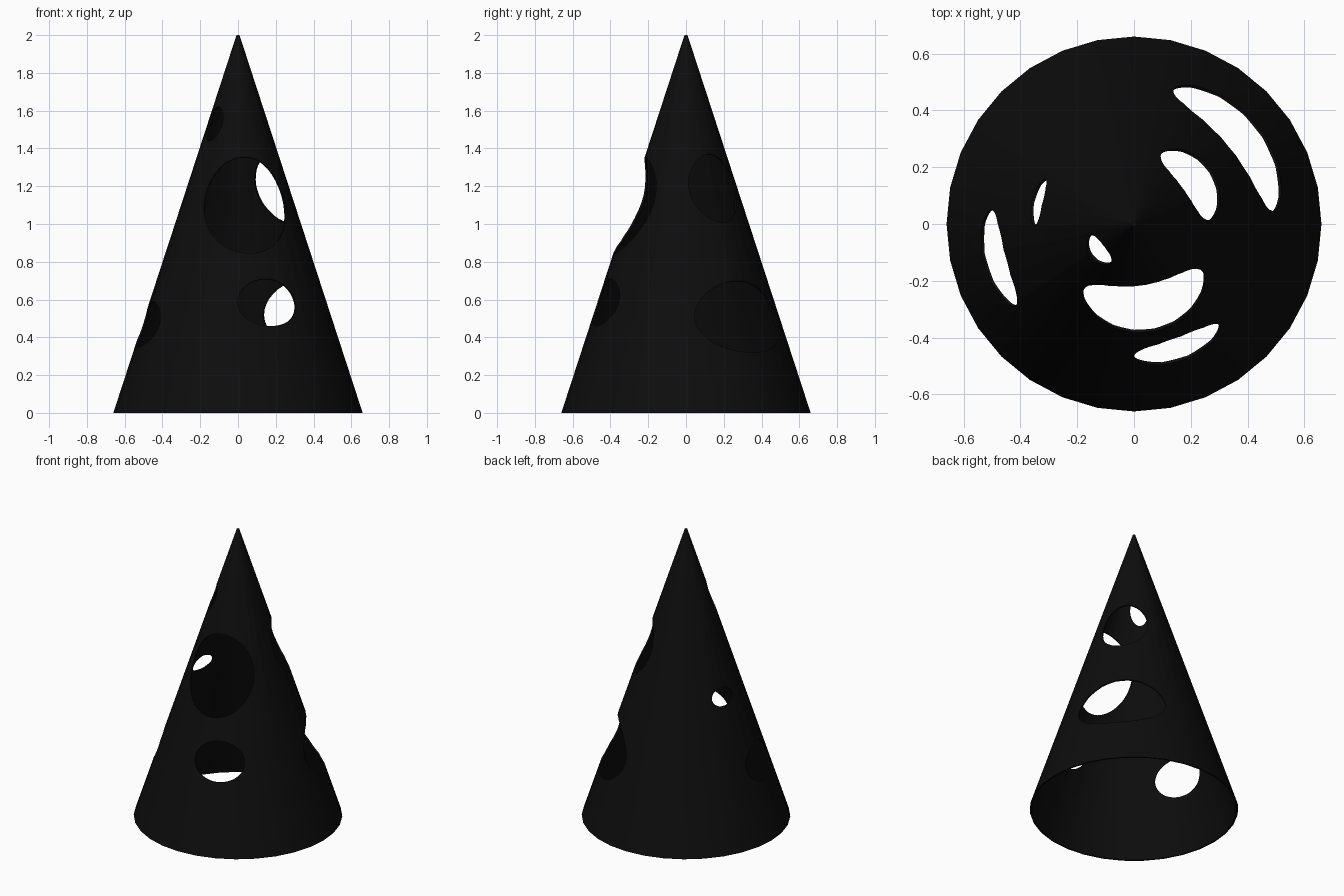
import bpy, bmesh, math
from mathutils import Matrix, Vector

if "Cube" in bpy.data.objects:
    bpy.data.objects.remove(bpy.data.objects["Cube"])

SIDES, R, TIP, H, WALL = 32, 0.66, 0.008, 2.0, 0.0105
SLOPE = math.atan2(R - TIP, H)

black = bpy.data.materials.new("black")
black.diffuse_color = (0.004, 0.004, 0.004, 1)
black.use_nodes = True
black.node_tree.nodes["Principled BSDF"].inputs["Base Color"].default_value = black.diffuse_color

# hollow cone shell, open at the bottom
bm = bmesh.new()


def ring(r, z):
    return [bm.verts.new((r * math.cos(a), r * math.sin(a), z))
            for a in (2 * math.pi * i / SIDES for i in range(SIDES))]


def bridge(lo, hi):
    for i in range(SIDES):
        j = (i + 1) % SIDES
        bm.faces.new((lo[i], lo[j], hi[j], hi[i]))


rings = [ring(TIP, H), ring(R, 0), ring(R - WALL, 0), ring(0.004, H - 0.02)]
for a, b in zip(rings, rings[1:]):
    bridge(b, a)
bm.faces.new(rings[0])
bm.faces.new(rings[-1])
bmesh.ops.recalc_face_normals(bm, faces=bm.faces)
mesh = bpy.data.meshes.new("cone_shell")
bm.to_mesh(mesh)
bm.free()
mesh.materials.append(black)
cone = bpy.data.objects.new("cone_shell", mesh)
bpy.context.collection.objects.link(cone)

# oval holes: azimuth (degrees), centre height, half width, half height
HOLES = [
    (-81, 1.10, 0.230, 0.255),
    (-70, 0.585, 0.165, 0.125),
    (194.5, 0.47, 0.178, 0.12),
    (39.5, 0.51, 0.292, 0.19),
    (36, 1.19, 0.150, 0.18),
    (167, 0.95, 0.085, 0.058),
    (217, 1.53, 0.060, 0.09),
]
cb = bmesh.new()
for deg, z, half_w, half_h in HOLES:
    a = math.radians(deg)
    r = R + (TIP - R) * z / H
    half_s = half_h / math.cos(SLOPE)
    place = (Matrix.Translation(Vector((r * math.cos(a), r * math.sin(a), z)))
             @ Matrix.Rotation(a, 4, 'Z') @ Matrix.Rotation(-SLOPE, 4, 'Y')
             @ Matrix.Diagonal((max(half_w, half_s), half_w, half_s, 1)))
    bmesh.ops.create_uvsphere(cb, u_segments=32, v_segments=20, radius=1, matrix=place)
cut_mesh = bpy.data.meshes.new("hole_cutter")
cb.to_mesh(cut_mesh)
cb.free()
cut_mesh.materials.append(black)
cutter = bpy.data.objects.new("hole_cutter", cut_mesh)
bpy.context.collection.objects.link(cutter)
cutter.hide_render = True

# cut the holes and finish the shading
mod = cone.modifiers.new("holes", 'BOOLEAN')
mod.operation = 'DIFFERENCE'
mod.solver = 'EXACT'
mod.object = cutter
bpy.context.view_layer.objects.active = cone
cone.select_set(True)
bpy.ops.object.modifier_apply(modifier=mod.name)
bpy.data.objects.remove(cutter)
bpy.ops.object.shade_smooth_by_angle(angle=math.radians(30))
